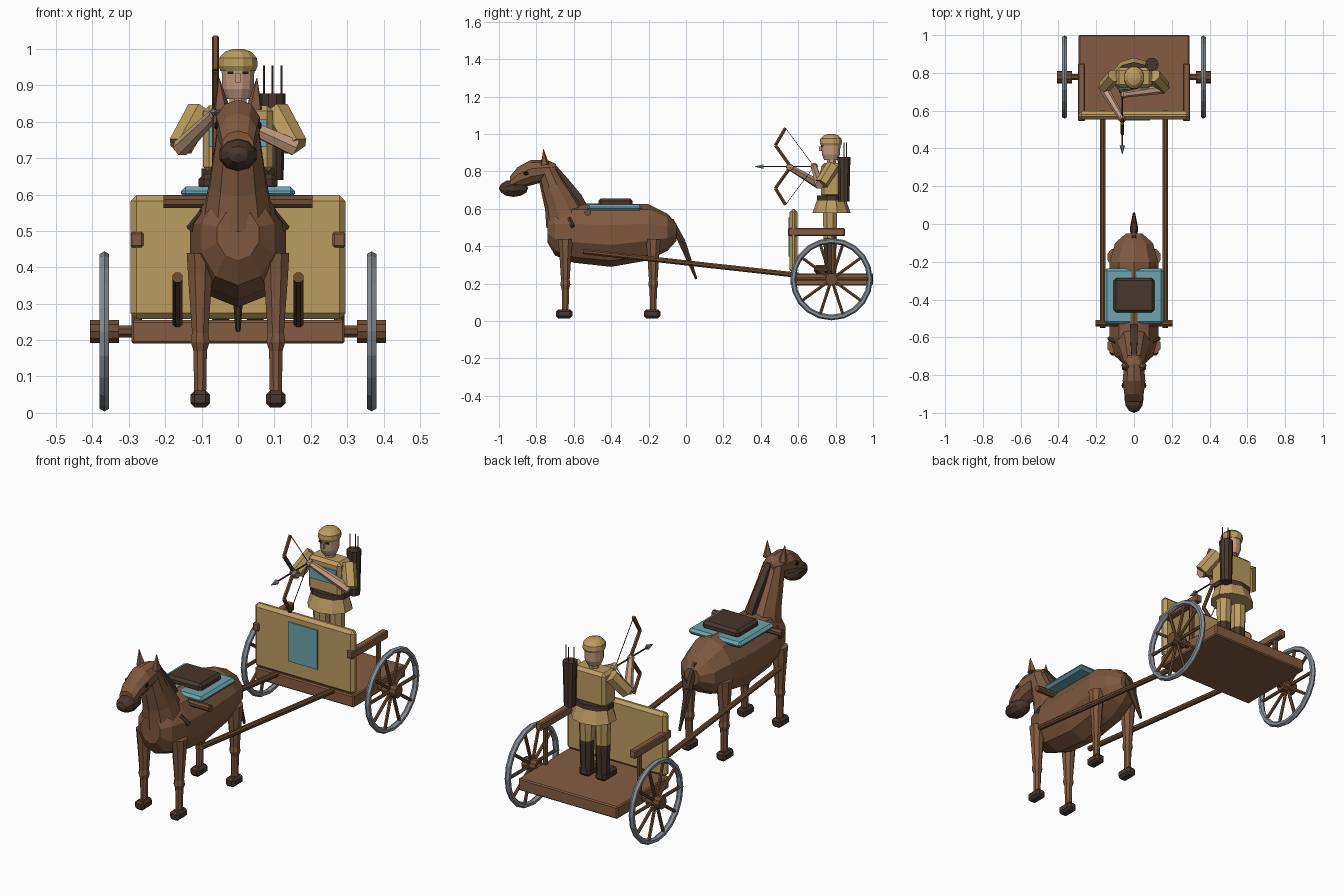
import bpy, bmesh, math
from mathutils import Vector, Matrix

if "Cube" in bpy.data.objects:
    bpy.data.objects.remove(bpy.data.objects["Cube"])


def colour(name, rgb):
    m = bpy.data.materials.new(name)
    m.diffuse_color = (*rgb, 1)
    m.use_nodes = True
    m.node_tree.nodes["Principled BSDF"].inputs["Base Color"].default_value = m.diffuse_color
    return m


COAT = colour("brown_coat", (0.21, 0.100, 0.050))
WOOD = colour("wood", (0.155, 0.072, 0.032))
PLANK = colour("plank", (0.23, 0.108, 0.054))
TAN = colour("tan_cloth", (0.50, 0.335, 0.118))
DARK = colour("dark_leather", (0.065, 0.037, 0.026))
BLUE = colour("blue_cloth", (0.15, 0.37, 0.43))
STEEL = colour("steel", (0.25, 0.28, 0.32))
SKIN = colour("skin", (0.55, 0.34, 0.22))
BLACK = colour("black", (0.015, 0.012, 0.01))


def finish(name, bm, mat):
    bmesh.ops.recalc_face_normals(bm, faces=bm.faces)
    me = bpy.data.meshes.new(name)
    bm.to_mesh(me)
    bm.free()
    me.materials.append(mat)
    ob = bpy.data.objects.new(name, me)
    bpy.context.collection.objects.link(ob)
    return ob


def box(name, lo, hi, mat, bevel=0):
    lo, hi = Vector(lo), Vector(hi)
    bm = bmesh.new()
    bmesh.ops.create_cube(bm, size=1)
    for v in bm.verts:
        v.co = (lo + hi) / 2 + v.co * (hi - lo)
    if bevel:
        bmesh.ops.bevel(bm, geom=bm.edges[:], offset=bevel, segments=1, affect='EDGES')
    return finish(name, bm, mat)


def rod(name, a, b, r, mat, n=8, r2=None):
    """Straight tapered bar from a to b."""
    a, b = Vector(a), Vector(b)
    d = b - a
    bm = bmesh.new()
    bmesh.ops.create_cone(bm, cap_ends=True, segments=n, radius1=r,
                          radius2=r if r2 is None else r2, depth=d.length)
    q = d.to_track_quat('Z', 'Y').to_matrix().to_4x4()
    bmesh.ops.transform(bm, matrix=Matrix.Translation((a + b) / 2) @ q
                        @ Matrix.Rotation(math.pi / n, 4, 'Z'), verts=bm.verts)
    return finish(name, bm, mat)


def loft(name, rings, mat, n=10, tilt=0, x=0):
    """Skin over ellipses (y, z, half width, half depth); tilt 0 runs along y, 90 along z."""
    t = math.radians(tilt)
    bm = bmesh.new()
    loops = []
    for y, z, rx, rv in rings:
        ring = []
        for i in range(n):
            a = 2 * math.pi * (i + 0.5) / n
            s = rv * math.sin(a)
            ring.append(bm.verts.new((x + rx * math.cos(a), y + s * math.sin(t), z + s * math.cos(t))))
        loops.append(ring)
    for p, q in zip(loops, loops[1:]):
        for i in range(n):
            j = (i + 1) % n
            bm.faces.new((p[i], p[j], q[j], q[i]))
    bm.faces.new(loops[0])
    bm.faces.new(loops[-1])
    return finish(name, bm, mat)


def ball(name, c, r, mat, u=10, v=6, axis='Y'):
    bm = bmesh.new()
    bmesh.ops.create_uvsphere(bm, u_segments=u, v_segments=v, radius=1)
    if axis == 'Y':
        bmesh.ops.rotate(bm, matrix=Matrix.Rotation(math.pi / 2, 3, 'X'), verts=bm.verts)
    for p in bm.verts:
        p.co = Vector(c) + p.co * Vector(r)
    return finish(name, bm, mat)


# Horse body, neck and head
loft("horse_body", [(-.74, .49, .06, .07), (-.70, .48, .105, .13), (-.60, .47, .135, .158),
                    (-.40, .46, .138, .170), (-.20, .475, .135, .150), (-.10, .475, .105, .100),
                    (-.05, .475, .045, .045)], COAT)
loft("horse_neck", [(-.64, .54, .10, .115), (-.67, .63, .082, .090), (-.71, .72, .068, .070),
                    (-.745, .81, .056, .052)], COAT, tilt=68)
loft("horse_head", [(-.695, .815, .035, .025), (-.74, .805, .055, .055), (-.83, .793, .063, .068),
                    (-.90, .765, .054, .058), (-.94, .735, .045, .040)], COAT)
ball("muzzle", (0, -.922, .71), (.054, .078, .046), DARK)
loft("mane", [(-.535, .60, .024, .022), (-.575, .665, .026, .026), (-.65, .755, .024, .026),
              (-.715, .835, .018, .02)], DARK, n=4, tilt=55)
rod("tail_root", (0, -.08, .54), (0, -.02, .42), .016, DARK, 6, .022)
rod("tail", (0, -.02, .42), (0, .055, .225), .022, DARK, 6, .007)

# Legs, ears, eyes and harness pegs on both sides
for s in (-1, 1):
    rod("ear", (s * .045, -.755, .835), (s * .052, -.762, .92), .024, COAT, 5, .001)
    ball("horse_eye", (s * .060, -.855, .79), (.006, .013, .011), BLACK, 6, 4)
    rod("harness_peg", (s * .095, -.625, .55), (s * .132, -.605, .505), .012, DARK, 6)
    for part, y in (("front", -.645), ("hind", -.175)):
        loft(part + "_leg", [(y, .44, .040, .045), (y, .375, .036, .036), (y, .22, .024, .025),
                             (y, .195, .028, .029), (y, .17, .020, .021), (y, .055, .018, .019)],
             COAT, n=8, tilt=90, x=s * .104)
        box(part + "_hoof", (s * .104 - .027, y - .05, .015), (s * .104 + .027, y + .038, .062), DARK, .012)

# Blanket, saddle, yoke and shafts
box("blanket", (-.157, -.53, .59), (.157, -.235, .622), BLUE, .013)
box("saddle", (-.108, -.468, .61), (.108, -.285, .656), DARK, .014)
rod("yoke", (-.205, -.525, .58), (.205, -.525, .58), .018, WOOD)
for s in (-1, 1):
    rod("shaft", (s * .166, -.55, .372), (s * .166, .60, .245), .015, WOOD)

# Cart body
box("platform", (-.293, .56, .19), (.293, 1, .255), PLANK, .006)
box("front_board", (-.295, .553, .258), (.295, .597, .598), TAN, .016)
box("board_panel", (-.085, .547, .345), (.085, .555, .555), BLUE)
for s in (-1, 1):
    box("side_rail", (s * .278 - .018, .545, .455), (s * .278 + .018, .85, .497), PLANK, .005)
    rod("rail_post", (s * .278, .79, .24), (s * .278, .79, .465), .014, WOOD, 6)

# Wheels
C = Vector((0, .778, .224))
rod("axle", C - Vector((.34, 0, 0)), C + Vector((.34, 0, 0)), .018, WOOD)
for s in (-1, 1):
    hub = C + Vector((s * .367, 0, 0))
    bpy.ops.mesh.primitive_torus_add(location=hub, rotation=(0, math.pi / 2, 0), major_radius=.205,
                                     minor_radius=.015, major_segments=20, minor_segments=6)
    rim = bpy.context.object
    rim.name = "wheel_rim"
    rim.data.materials.append(STEEL)
    rod("wheel_hub", hub - Vector((.04, 0, 0)), hub + Vector((.04, 0, 0)), .033, WOOD, 10)
    for i in range(10):
        a = 2 * math.pi * i / 10
        rod("spoke", hub, hub + Vector((0, math.cos(a), math.sin(a))) * .2, .009, WOOD, 6)

# Archer legs and clothes
for s in (-1, 1):
    x = s * .047
    box("boot_foot", (x - .032, .685, .253), (x + .032, .80, .300), DARK, .012)
    rod("boot", (x, .77, .27), (x, .77, .445), .032, DARK, 8, .038)
    rod("trouser_leg", (x, .77, .44), (x, .77, .60), .037, TAN, 8, .042)
loft("tunic_skirt", [(.778, .578, .118, .102), (.778, .655, .096, .075)], TAN, tilt=90)
loft("belt", [(.778, .645, .106, .078), (.778, .672, .106, .078)], DARK, tilt=90)
box("torso", (-.096, .722, .66), (.096, .828, .845), TAN, .016)
box("chest_plate", (-.08, .716, .73), (.08, .724, .806), BLUE)

# Archer head
rod("archer_neck", (0, .778, .835), (0, .778, .88), .026, SKIN)
loft("archer_head", [(.775, .862, .034, .038), (.775, .89, .045, .05), (.775, .96, .047, .053)],
     SKIN, n=12, tilt=90)
loft("cap", [(.775, .940, .050, .056), (.775, .953, .056, .062), (.775, .975, .054, .059),
             (.775, .993, .036, .040), (.775, 1.0, .015, .017)], TAN, n=12, tilt=90)
box("nose", (-.007, .712, .908), (.007, .73, .934), SKIN)
for s in (-1, 1):
    box("archer_eye", (s * .021 - .008, .722, .931), (s * .021 + .008, .730, .938), BLACK)

# Arms: left reaches to the bow grip, right draws the string
GRIP, NOCK = Vector((-.062, .555, .822)), Vector((-.055, .685, .826))
for s, hand in ((-1, GRIP), (1, NOCK)):
    elbow = Vector((s * .158, .715, .728))
    rod("sleeve", (s * .105, .785, .828), elbow + Vector((0, .01, .005)), .038, TAN, 6, .036)
    rod("forearm", elbow, hand, .025, SKIN, 6, .016)
    ball("hand", hand, (.018, .02, .02), SKIN, 8, 5)

# Bow, string and nocked arrow
BX = -.062
bow = [(BX, y, z) for y, z in ((.532, 1.032), (.478, .94), (.56, .825), (.478, .71), (.532, .622))]
for a, b in zip(bow, bow[1:]):
    rod("bow_limb", a, b, .010, WOOD, 6)
for tip in (bow[0], bow[-1]):
    rod("bow_string", tip, (BX, .685, .826), .002, BLACK, 4)
rod("arrow_shaft", (BX, .70, .826), (BX, .40, .826), .004, DARK, 6)
rod("arrow_head", (BX, .415, .826), (BX, .368, .826), .014, STEEL, 6, .001)

# Quiver with spare arrows
rod("quiver", (.095, .845, .64), (.095, .845, .878), .030, DARK, 10, .036)
for dx, dy in ((-.024, 0), (0, .014), (.024, 0)):
    rod("spare_arrow", (.095 + dx, .845 + dy, .86), (.095 + dx, .845 + dy, .955), .003, DARK, 5)
